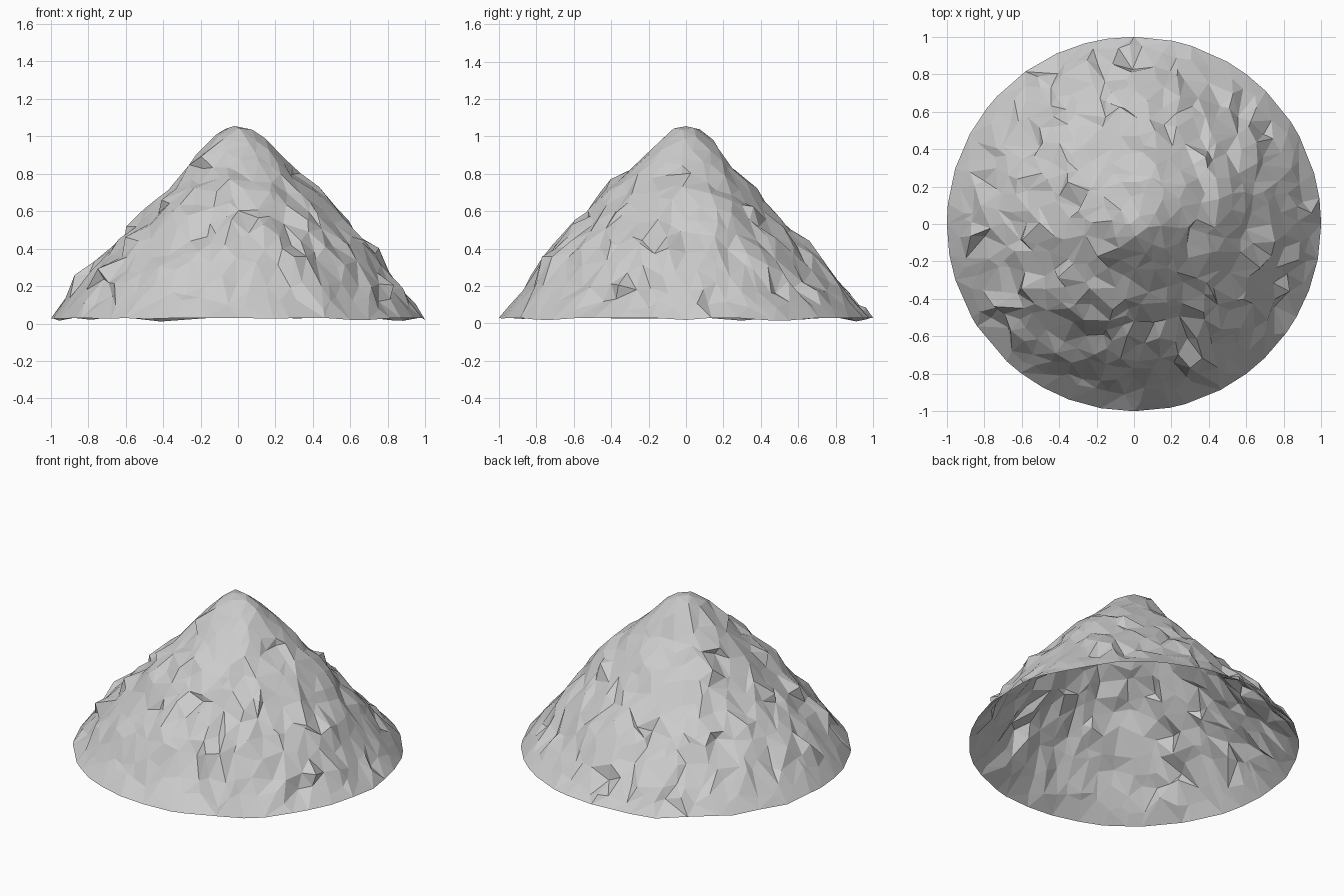
import bpy, bmesh, math, random
from mathutils import Vector, noise
from mathutils.geometry import delaunay_2d_cdt

random.seed(7)
if "Cube" in bpy.data.objects:
    bpy.data.objects.remove(bpy.data.objects["Cube"], do_unlink=True)

RIM_SIDES = 40

# Slope heights every tenth of the radius: left, back, right, front
SLOPES = [
    [1.06, 1.03, .93, .84, .75, .65, .53, .41, .28, .14, .025],
    [1.06, 1.03, .88, .79, .67, .55, .43, .36, .23, .12, .025],
    [1.06, 1.03, .92, .82, .69, .57, .47, .38, .28, .16, .025],
    [1.06, 1.03, .92, .83, .72, .62, .53, .41, .30, .14, .025],
]

# Rock shelves: centre x, centre y, rise, width
SHELVES = [
    (.05, .68, .05, .11),
    (-.35, -.42, .04, .11),
    (-.74, 0, .03, .09),
]


def slope_height(slope, r):
    i = min(int(r * 10), 9)
    return slope[i] + (slope[i + 1] - slope[i]) * (r * 10 - i)


def mountain_height(x, y):
    r = min(math.hypot(x, y), 1)
    turn = math.atan2(y, x) % math.tau / (math.pi / 2)
    side = int(turn) % 4
    blend = turn - int(turn)
    blend = blend * blend * (3 - 2 * blend)
    a = slope_height(SLOPES[side], r)
    b = slope_height(SLOPES[(side + 1) % 4], r)
    z = a + (b - a) * blend
    for cx, cy, rise, width in SHELVES:
        z += rise * math.exp(-((x - cx) ** 2 + (y - cy) ** 2) / width ** 2)
    return z


def polar(r, a):
    return Vector((r * math.cos(a), r * math.sin(a)))


# Scattered points: an uneven rim, then loose rings towards the summit
points = []
for i in range(RIM_SIDES):
    wobble = random.uniform(-.35, .35) if i % (RIM_SIDES // 4) else 0
    points.append(polar(1, math.tau * (i + wobble) / RIM_SIDES))
rings = 14
for ring in range(1, rings):
    r = 1 - ring / rings
    count = max(5, round(math.tau * r / .09))
    for i in range(count):
        a = math.tau * (i + ring * .5 + random.uniform(-.4, .4)) / count
        points.append(polar(r + random.uniform(-.03, .03), a))
points.append(Vector((-.02, 0)))
flat_points, _, triangles, *_ = delaunay_2d_cdt(points, [], [], 0, 1e-5)

# Open rocky shell
bm = bmesh.new()
verts = [bm.verts.new((p.x, p.y, 0)) for p in flat_points]
for tri in triangles:
    bm.faces.new([verts[i] for i in tri])
bm.normal_update()
for face in bm.faces:
    if face.normal.z < 0:
        face.normal_flip()

# Raise the slopes and roughen them with crags, notches and jutting ledges
for v in bm.verts:
    r = v.co.xy.length
    base = Vector((v.co.x, v.co.y, mountain_height(v.co.x, v.co.y)))
    if r > .995:
        base.z = .03 * (1 - random.random() ** 4)
    else:
        fade = min(1, (1 - r) * 9, .1 + r * 3)
        away = Vector((v.co.x, v.co.y, 0)).normalized()
        crag = .022 * noise.noise(base * 4) + .016 * noise.noise(base * 9)
        crag += random.uniform(-.013, .013)
        base += (away + Vector((0, 0, 1))) * .7 * crag * fade
        base.z += random.uniform(-.012, .012) * fade
        if random.random() < .1:
            base += away * random.choice((-.04, .045)) * fade
    v.co = base

mesh = bpy.data.meshes.new("mountain")
bm.to_mesh(mesh)
bm.free()
mountain = bpy.data.objects.new("mountain", mesh)
bpy.context.collection.objects.link(mountain)

# Pale grey rock
rock = bpy.data.materials.new("grey_rock")
rock.use_nodes = True
rock.diffuse_color = (.6, .6, .6, 1)
for node in rock.node_tree.nodes:
    if node.type == "BSDF_PRINCIPLED":
        node.inputs["Base Color"].default_value = (.6, .6, .6, 1)
mesh.materials.append(rock)
